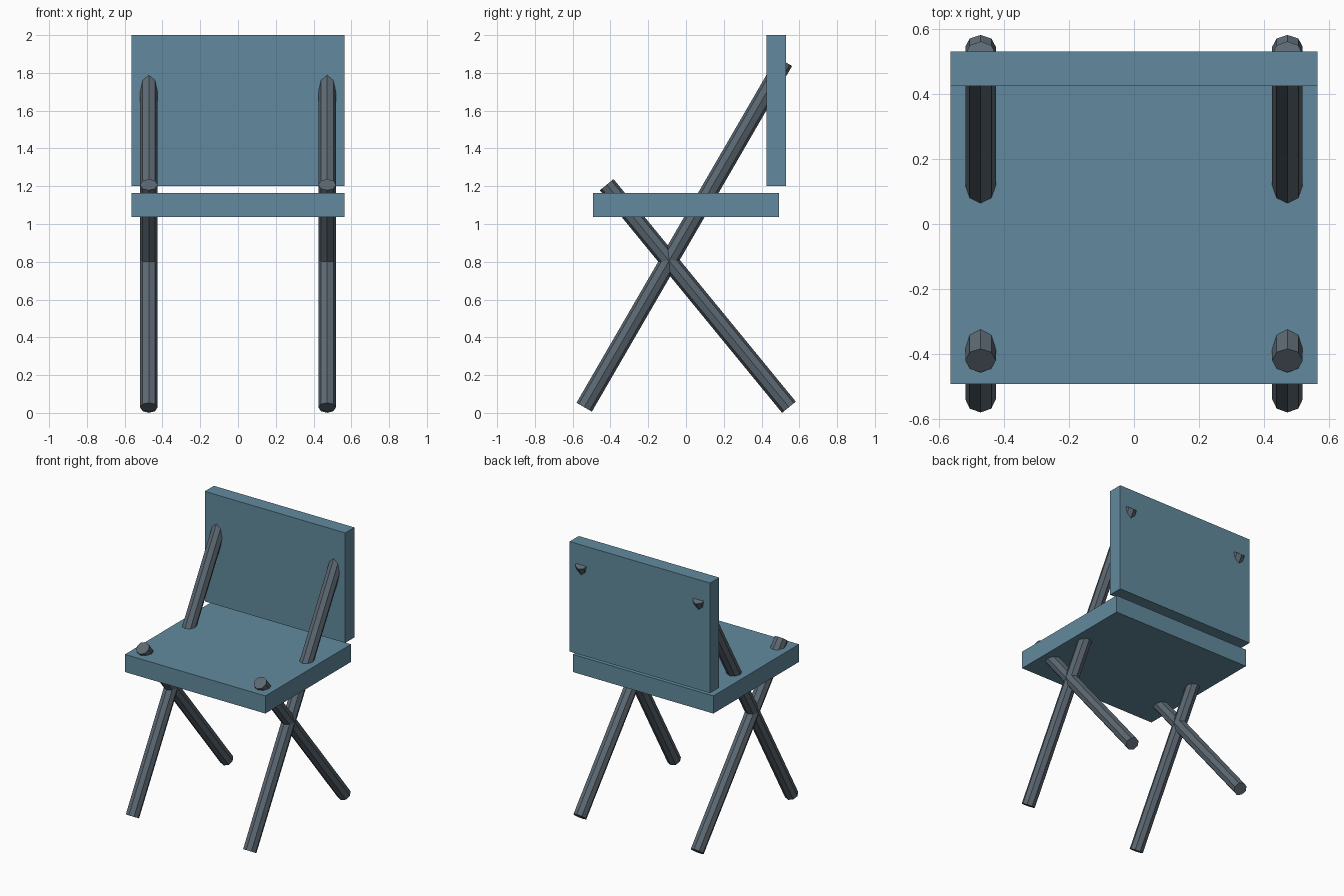
import bpy
from mathutils import Vector

default = bpy.data.objects.get("Cube")
if default:
    bpy.data.objects.remove(default, do_unlink=True)


def make_material(name, rgb):
    mat = bpy.data.materials.new(name)
    mat.use_nodes = True
    colour = (*rgb, 1.0)
    mat.diffuse_color = colour
    mat.node_tree.nodes["Principled BSDF"].inputs["Base Color"].default_value = colour
    return mat


def finish(name, mat):
    obj = bpy.context.object
    obj.name = name
    obj.data.name = name
    obj.data.materials.append(mat)
    return obj


def panel(name, y_range, z_range, mat, width=1.13):
    """Flat slab centred on x, spanning the given y and z ranges."""
    (y0, y1), (z0, z1) = y_range, z_range
    bpy.ops.mesh.primitive_cube_add(size=1, location=(0, (y0 + y1) / 2, (z0 + z1) / 2))
    obj = finish(name, mat)
    obj.scale = (width, y1 - y0, z1 - z0)
    bpy.ops.object.transform_apply(location=False, rotation=False, scale=True)


def rod(name, x, bottom, top, mat, radius=0.047):
    """Eight-sided rod between two (y, z) points in the plane at x."""
    a, b = Vector((x, *bottom)), Vector((x, *top))
    axis = b - a
    bpy.ops.mesh.primitive_cylinder_add(vertices=8, radius=radius, depth=axis.length,
                                        location=(a + b) / 2)
    obj = finish(name, mat)
    # Tilt about x only, so a corner of the octagon stays on the x axis
    obj.rotation_mode = 'QUATERNION'
    obj.rotation_quaternion = Vector((0, 0, 1)).rotation_difference(axis)


blue = make_material("muted blue", (0.122, 0.254, 0.342))
grey = make_material("slate grey", (0.107, 0.138, 0.168))

# Seat and backrest
panel("seat", (-0.492, 0.492), (1.037, 1.165), blue)
panel("backrest", (0.425, 0.53), (1.2, 2.0), blue)

# Crossed legs on each side; the long ones carry the backrest
for side, x in (("left", 0.472), ("right", -0.472)):
    rod(side + "_long_leg", x, (-0.539, 0.03), (0.521, 1.86), grey)
    rod(side + "_short_leg", x, (0.545, 0.03), (-0.42, 1.208), grey)
